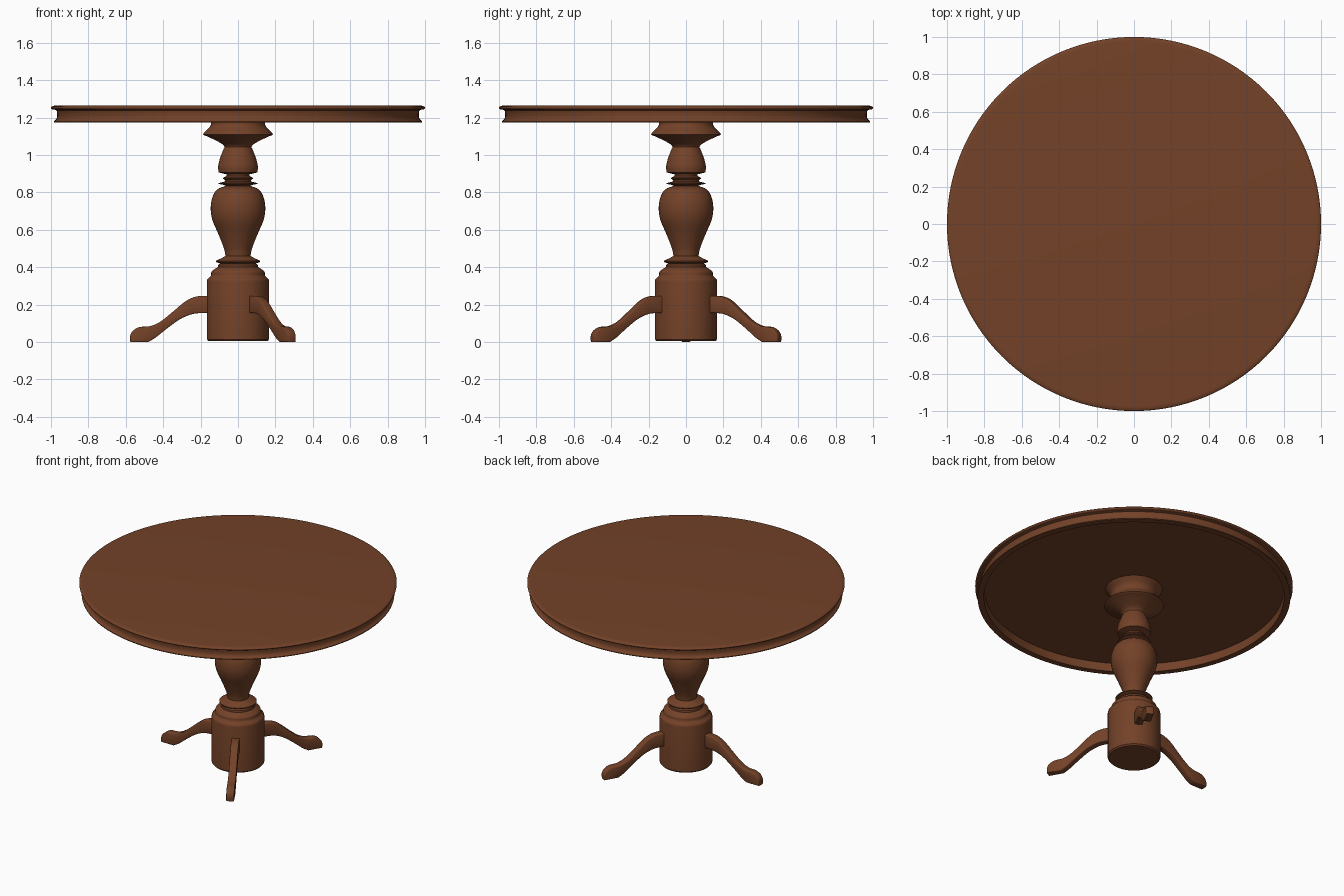
import bpy, bmesh, math
from mathutils import Vector, Matrix

if "Cube" in bpy.data.objects:
    bpy.data.objects.remove(bpy.data.objects["Cube"])

wood = bpy.data.materials.new("brown wood")
wood.diffuse_color = (0.172, 0.054, 0.021, 1)
wood.use_nodes = True
wood.node_tree.nodes["Principled BSDF"].inputs["Base Color"].default_value = wood.diffuse_color


def curve(pts, steps=5):
    """Smooth Catmull-Rom path through 2D points."""
    p = [Vector(q) for q in pts]
    p = [2 * p[0] - p[1]] + p + [2 * p[-1] - p[-2]]
    out = []
    for i in range(1, len(p) - 2):
        a, b, c, d = p[i - 1:i + 3]
        for s in range(steps):
            t = s / steps
            out.append(0.5 * (2 * b + (c - a) * t + (2 * a - 5 * b + 4 * c - d) * t * t
                              + (3 * b - a - 3 * c + d) * t ** 3))
    return [tuple(v) for v in out] + [tuple(pts[-1])]


def finish(name, bm, angle=35):
    bmesh.ops.recalc_face_normals(bm, faces=bm.faces)
    me = bpy.data.meshes.new(name)
    bm.to_mesh(me)
    bm.free()
    me.materials.append(wood)
    ob = bpy.data.objects.new(name, me)
    bpy.context.collection.objects.link(ob)
    bpy.ops.object.select_all(action='DESELECT')
    ob.select_set(True)
    bpy.context.view_layer.objects.active = ob
    bpy.ops.object.shade_smooth_by_angle(angle=math.radians(angle))
    return ob


def lathe(name, profile, sides):
    """Spin an (r, z) profile round z; r = 0 ends close the solid."""
    bm = bmesh.new()
    vs = [bm.verts.new((r, 0, z)) for r, z in profile]
    es = [bm.edges.new(e) for e in zip(vs, vs[1:])]
    bmesh.ops.spin(bm, geom=vs + es, cent=(0, 0, 0), axis=(0, 0, 1),
                   angle=2 * math.pi, steps=sides, use_merge=True)
    bmesh.ops.remove_doubles(bm, verts=bm.verts, dist=1e-5)
    return finish(name, bm)


# Round top: rounded rim, groove, flared apron, recessed underside
lathe("table_top",
      [(0, 1.264), (0.975, 1.264)]
      + curve([(0.985, 1.263), (0.997, 1.258), (1.0, 1.252), (0.995, 1.245), (0.98, 1.242)], 3)
      + [(0.97, 1.238)]
      + curve([(0.967, 1.225), (0.967, 1.205), (0.973, 1.19), (0.985, 1.18)], 3)
      + [(0.985, 1.175), (0.945, 1.175), (0.943, 1.232), (0, 1.232)], 128)

# Turned pedestal
vase = curve([(0.067, 0.46), (0.075, 0.50), (0.104, 0.575), (0.136, 0.65), (0.146, 0.71),
              (0.138, 0.77), (0.112, 0.815), (0.065, 0.835)])
bell = curve([(0.105, 0.915), (0.106, 0.94), (0.097, 0.98), (0.078, 1.03), (0.073, 1.045),
              (0.095, 1.065), (0.155, 1.095), (0.18, 1.105)], 4)
lathe("pedestal",
      [(0, 0.005), (0.158, 0.005), (0.166, 0.014), (0.166, 0.325)]
      + curve([(0.164, 0.335), (0.145, 0.355), (0.142, 0.375), (0.125, 0.39), (0.108, 0.40)], 3)
      + [(0.107, 0.412), (0.095, 0.42), (0.118, 0.428), (0.118, 0.434), (0.085, 0.45)]
      + vase
      + [(0.075, 0.84), (0.103, 0.845), (0.103, 0.85), (0.07, 0.858), (0.07, 0.866),
         (0.08, 0.873), (0.078, 0.88), (0.06, 0.888), (0.062, 0.897), (0.085, 0.902),
         (0.103, 0.907)]
      + bell
      + [(0.187, 1.11), (0.183, 1.118)]
      + curve([(0.165, 1.135), (0.148, 1.155), (0.144, 1.175), (0.152, 1.20), (0.18, 1.233)], 4)
      + [(0, 1.234)], 64)

# Three curved legs: side outline given thickness
top = curve([(0.14, 0.246), (0.19, 0.247), (0.235, 0.24), (0.285, 0.215), (0.353, 0.158),
             (0.417, 0.108), (0.47, 0.085), (0.525, 0.08), (0.56, 0.062), (0.576, 0.035),
             (0.576, 0.0)], 4)
under = curve([(0.48, 0.0), (0.44, 0.024), (0.385, 0.068), (0.31, 0.122), (0.245, 0.149),
               (0.19, 0.155), (0.14, 0.156)], 4)
for name, deg in (("left_leg", 180), ("front_leg", -60), ("back_leg", 60)):
    bm = bmesh.new()
    face = bm.faces.new([bm.verts.new((r, -0.025, z)) for r, z in top + under])
    ext = bmesh.ops.extrude_face_region(bm, geom=[face])["geom"]
    moved = [g for g in ext if isinstance(g, bmesh.types.BMVert)]
    bmesh.ops.translate(bm, verts=moved, vec=(0, 0.05, 0))
    # soften the long side edges
    sides = [e for e in bm.edges if abs(e.verts[0].co.y - e.verts[1].co.y) < 0.01]
    bmesh.ops.bevel(bm, geom=sides, offset=0.006, segments=2, profile=0.5, affect='EDGES')
    bmesh.ops.rotate(bm, verts=bm.verts, cent=(0, 0, 0),
                     matrix=Matrix.Rotation(math.radians(deg), 3, 'Z'))
    finish(name, bm, 50)
